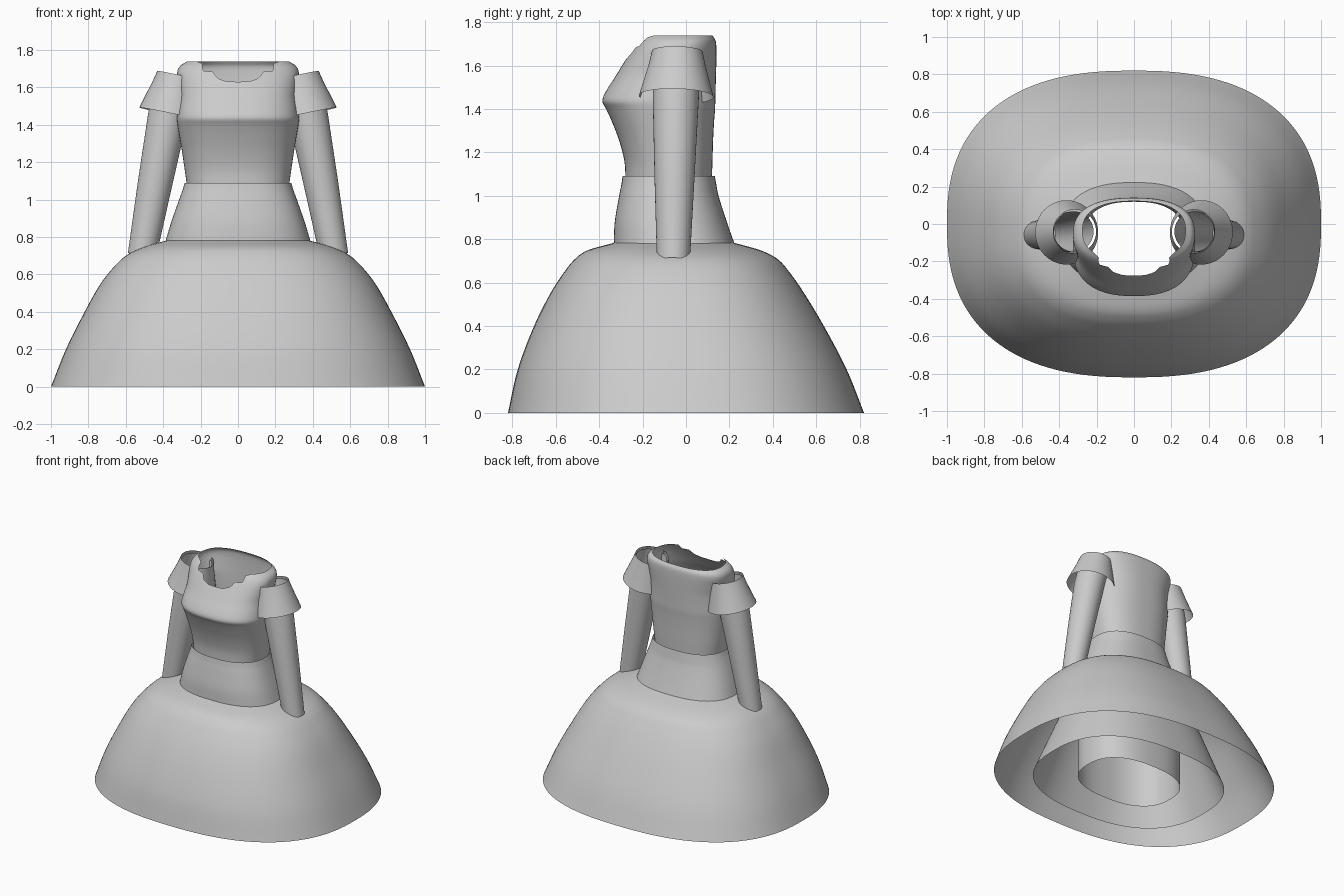
import bpy
from math import sin, cos, pi, radians
from mathutils import Vector

if "Cube" in bpy.data.objects:
    bpy.data.objects.remove(bpy.data.objects["Cube"])


def make_object(name, rows):
    """Skin a list of equal-length closed rings with quads."""
    n = len(rows[0])
    verts = [p for row in rows for p in row]
    faces = [(r * n + i, r * n + (i + 1) % n, (r + 1) * n + (i + 1) % n, (r + 1) * n + i)
             for r in range(len(rows) - 1) for i in range(n)]
    mesh = bpy.data.meshes.new(name)
    mesh.from_pydata(verts, [], faces)
    mesh.polygons.foreach_set("use_smooth", [True] * len(faces))
    mesh.set_sharp_from_angle(angle=radians(40))
    obj = bpy.data.objects.new(name, mesh)
    bpy.context.collection.objects.link(obj)
    return obj


def at_height(profile, z):
    """Smoothly interpolated (half width, front y, back y) at height z."""
    last = len(profile) - 1
    k = 0
    while k < last - 1 and z > profile[k + 1][0]:
        k += 1
    a, b = profile[k], profile[k + 1]
    h = b[0] - a[0]
    t = (z - a[0]) / h

    def slope(i, c):
        lo, hi = profile[max(i - 1, 0)], profile[min(i + 1, last)]
        return (hi[c] - lo[c]) / (hi[0] - lo[0])

    return [(2*t**3 - 3*t*t + 1) * a[c] + (3*t*t - 2*t**3) * b[c]
            + h * ((t**3 - 2*t*t + t) * slope(k, c) + (t**3 - t*t) * slope(k + 1, c))
            for c in (1, 2, 3)]


def signed_pow(v, e):
    return abs(v) ** e * (1 if v >= 0 else -1)


def loft(name, profile, per=6, segs=128, power=2.45, neck=None, neck_base=1.5):
    """Loft rounded-oval sections; neck(x, front) may lower the top edge."""
    heights = [a[0] + (b[0] - a[0]) * j / per
               for a, b in zip(profile, profile[1:]) for j in range(per)]
    heights.append(profile[-1][0])
    top = heights[-1]
    rows = []
    for z in heights:
        row = []
        for i in range(segs):
            ang = 2 * pi * i / segs
            cx, cy = signed_pow(cos(ang), 2 / power), signed_pow(sin(ang), 2 / power)
            zz = z
            if neck and z > neck_base:
                edge = neck(0.29 * cx, cy < 0)
                zz = neck_base + (z - neck_base) * (edge - neck_base) / (top - neck_base)
            rx, yf, yb = at_height(profile, zz)
            row.append((rx * cx, (yf + yb) / 2 + (yb - yf) / 2 * cy, zz))
        rows.append(row)
    return make_object(name, rows)


def tube(name, path, segs=40):
    """Round open tube through (x, y, z, radius) points in the xz plane."""
    axis = (Vector(path[-1][:3]) - Vector(path[0][:3])).normalized()
    v = Vector((0, 1, 0))
    v = (v - axis * v.dot(axis)).normalized()
    u = v.cross(axis)
    rows = [[Vector(p[:3]) + p[3] * (cos(2*pi*i/segs) * u + sin(2*pi*i/segs) * v)
             for i in range(segs)] for p in path]
    return make_object(name, rows)


def neckline(x, front):
    """Stepped front neckline height."""
    steps = [(0, 1.63), (.055, 1.632), (.10, 1.65), (.12, 1.685),
             (.165, 1.688), (.185, 1.728), (.23, 1.738)]
    x = abs(x)
    if not front or x >= steps[-1][0]:
        return 1.738
    for (x0, z0), (x1, z1) in zip(steps, steps[1:]):
        if x <= x1:
            return z0 + (z1 - z0) * (x - x0) / (x1 - x0)


# Outer skirt: (z, half width, front y, back y)
loft("outer_skirt", [
    (0, 1.0, -.82, .82), (.2, .92, -.775, .74), (.4, .82, -.70, .635),
    (.55, .735, -.625, .545), (.65, .655, -.56, .475), (.71, .585, -.51, .42),
    (.75, .495, -.45, .34), (.785, .37, -.325, .215)])

# Underskirt layers, open at the bottom
loft("middle_underskirt", [(0, .69, -.61, .49), (.78, .38, -.33, .22)])
loft("inner_underskirt", [(0, .38, -.33, .22), (.78, .38, -.33, .22)])

# Fitted waist piece over the hips
loft("waist_piece", [
    (.78, .387, -.333, .223), (.88, .357, -.328, .188), (1.0, .315, -.308, .15),
    (1.05, .297, -.298, .14), (1.09, .285, -.292, .133)])

# Bodice with bust and stepped neckline
loft("bodice", [
    (1.07, .272, -.278, .119), (1.16, .285, -.284, .122), (1.26, .30, -.31, .125),
    (1.35, .315, -.345, .13), (1.40, .323, -.368, .134), (1.435, .326, -.385, .135),
    (1.475, .321, -.372, .136), (1.55, .313, -.325, .138), (1.62, .32, -.282, .14),
    (1.68, .325, -.243, .14), (1.715, .31, -.218, .136), (1.738, .275, -.195, .122)],
    per=5, segs=192, neck=neckline)

# Sleeves and flared shoulder caps on both sides
for side, s in (("left", 1), ("right", -1)):
    tube(side + "_sleeve", [
        (s * .322, -.04, 1.65, .108), (s * .375, -.047, 1.45, .106),
        (s * .445, -.053, 1.08, .092), (s * .514, -.058, .70, .076)])
    tube(side + "_shoulder_cap", [
        (s * .317, -.04, 1.665, .117), (s * .33, -.041, 1.605, .13),
        (s * .36, -.045, 1.458, .172)])
